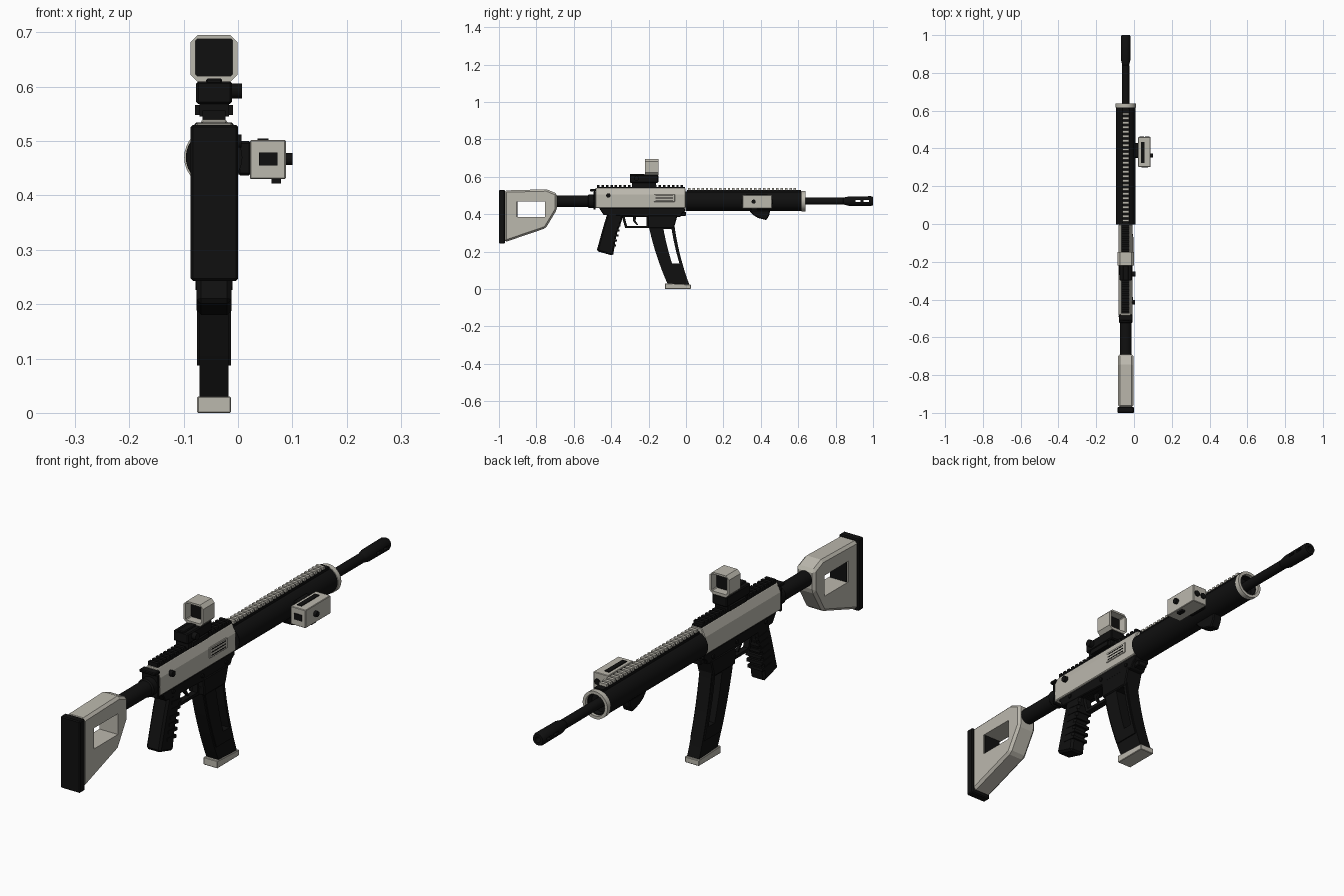
import bpy, bmesh, math
from mathutils import Matrix, Vector

if "Cube" in bpy.data.objects:
    bpy.data.objects.remove(bpy.data.objects["Cube"], do_unlink=True)

CX, CZ = -0.044, 0.47  # bore axis


def material(name, rgb):
    m = bpy.data.materials.new(name)
    m.use_nodes = True
    m.diffuse_color = (*rgb, 1)
    m.node_tree.nodes["Principled BSDF"].inputs["Base Color"].default_value = (*rgb, 1)
    return m


BLACK = material("matte black", (0.005, 0.005, 0.005))
LIGHT = material("warm light grey", (0.5, 0.48, 0.42))


def finish(name, bm, mat, bevel=0.0, smooth=False):
    bmesh.ops.recalc_face_normals(bm, faces=bm.faces[:])
    mesh = bpy.data.meshes.new(name)
    bm.to_mesh(mesh)
    bm.free()
    ob = bpy.data.objects.new(name, mesh)
    bpy.context.collection.objects.link(ob)
    mesh.materials.append(mat)
    bpy.ops.object.select_all(action='DESELECT')
    bpy.context.view_layer.objects.active = ob
    ob.select_set(True)
    if bevel:
        mod = ob.modifiers.new("bevel", 'BEVEL')
        mod.width = bevel
        mod.segments = 1
        bpy.ops.object.modifier_apply(modifier=mod.name)
    if smooth:
        bpy.ops.object.shade_smooth_by_angle(angle=math.radians(35))
    return ob


def prism(name, pts, a, b, mat, axis='x', bevel=0.0):
    """Outline in (y, z) pushed along x, or in (x, z) pushed along y."""
    bm = bmesh.new()
    place = (lambda p, t: (t, *p)) if axis == 'x' else (lambda p, t: (p[0], t, p[1]))
    lo, hi = [[bm.verts.new(place(p, t)) for p in pts] for t in (a, b)]
    bm.faces.new(lo)
    bm.faces.new(hi)
    n = len(pts)
    for i in range(n):
        j = (i + 1) % n
        bm.faces.new((lo[i], lo[j], hi[j], hi[i]))
    return finish(name, bm, mat, bevel)


def box(name, x, y, z, mat, bevel=0.0):
    return prism(name, [(y[0], z[0]), (y[1], z[0]), (y[1], z[1]), (y[0], z[1])],
                 x[0], x[1], mat, 'x', bevel)


def lathe(name, profile, mat, sides=32, closed=False):
    """Profile of (radius, y) turned round the bore axis."""
    bm = bmesh.new()
    rings = []
    for r, y in profile:
        rings.append([bm.verts.new((CX + r * math.cos(k * math.tau / sides), y,
                                    CZ + r * math.sin(k * math.tau / sides))) for k in range(sides)])
    pairs = list(zip(rings, rings[1:] + rings[:1])) if closed else list(zip(rings, rings[1:]))
    for p, q in pairs:
        for k in range(sides):
            m = (k + 1) % sides
            bm.faces.new((p[k], p[m], q[m], q[k]))
    if not closed:
        bm.faces.new(rings[0])
        bm.faces.new(rings[-1])
    return finish(name, bm, mat, smooth=True)


def knob(name, centre, r, depth, mat, axis='x'):
    bm = bmesh.new()
    rot = Matrix.Rotation(math.pi / 2, 4, 'Y' if axis == 'x' else 'X')
    bmesh.ops.create_cone(bm, cap_ends=True, segments=20, radius1=r, radius2=r, depth=depth,
                          matrix=Matrix.Translation(Vector(centre)) @ rot)
    return finish(name, bm, mat, smooth=True)


def cut(ob, cutter):
    mod = ob.modifiers.new("cut", 'BOOLEAN')
    mod.operation, mod.solver, mod.object = 'DIFFERENCE', 'EXACT', cutter
    bpy.context.view_layer.objects.active = ob
    bpy.ops.object.modifier_apply(modifier=mod.name)


def drop(cutter):
    bpy.data.objects.remove(cutter, do_unlink=True)


def rail(name, y0, y1, z, half, mat, step):
    """Accessory rail teeth."""
    for i in range(int((y1 - y0) / step)):
        y = y0 + i * step
        box(f"{name}_{i + 1}", (CX - half, CX + half), (y, y + step * 0.55), (z, z + 0.013), mat)


# Stock: pierced body, butt pad and buffer tube
stock = prism("stock", [(-0.97, 0.25), (-0.75, 0.325), (-0.69, 0.425), (-0.69, 0.51),
                        (-0.745, 0.533), (-0.97, 0.527)], -0.085, -0.003, LIGHT, 'x', 0.01)
hole = box("stock_cutter", (-0.2, 0.1), (-0.905, -0.755), (0.385, 0.468), BLACK)
cut(stock, hole)
drop(hole)
box("stock_inner_plate", (-0.08, -0.008), (-0.906, -0.9), (0.384, 0.469), BLACK)
box("butt_pad", (-0.087, 0), (-1, -0.968), (0.243, 0.53), BLACK, 0.004)
lathe("buffer_tube", [(0.031, -0.72), (0.031, -0.525), (0.036, -0.52), (0.036, -0.47)], BLACK)

# Upper receiver with sloped shoulders
half_section = [(0.037, 0.433), (0.037, 0.505), (0.022, 0.54)]
section = [(CX + x, z) for x, z in half_section] + [(CX - x, z) for x, z in reversed(half_section)]
prism("upper_receiver", section, -0.485, -0.003, LIGHT, 'y', 0.003)
box("receiver_rail", (CX - 0.021, CX + 0.021), (-0.475, -0.005), (0.535, 0.545), BLACK)
rail("receiver_rail_tooth", -0.475, -0.005, 0.543, 0.021, BLACK, 0.0235)
box("receiver_back_plate", (CX - 0.037, CX + 0.037), (-0.495, -0.483), (0.425, 0.52), BLACK, 0.003)
box("charging_handle", (CX - 0.036, CX + 0.036), (-0.512, -0.48), (0.522, 0.534), BLACK, 0.003)
knob("forward_button", (-0.002, -0.415, 0.5), 0.012, 0.016, BLACK)
box("ejection_port_frame", (-0.01, -0.004), (-0.172, -0.06), (0.465, 0.508), LIGHT, 0.002)
for i in range(3):
    z = 0.472 + i * 0.012
    box(f"ejection_port_slot_{i + 1}", (-0.005, -0.0035), (-0.162, -0.07), (z, z + 0.0045), BLACK)

# Lower receiver, magazine well and trigger group
prism("lower_receiver", [(-0.465, 0.433), (-0.44, 0.395), (-0.2, 0.385), (-0.03, 0.385),
                         (-0.02, 0.405), (-0.005, 0.415), (-0.005, 0.433)],
      CX - 0.033, CX + 0.033, BLACK, 'x', 0.003)
prism("magazine_well", [(-0.205, 0.395), (-0.2, 0.325), (-0.065, 0.325), (-0.045, 0.395)],
      CX - 0.036, CX + 0.036, BLACK, 'x', 0.004)
box("takedown_lug", (CX - 0.02, CX + 0.02), (-0.04, 0.0), (0.39, 0.412), BLACK, 0.003)
guard = prism("trigger_guard", [(-0.345, 0.395), (-0.325, 0.325), (-0.19, 0.325), (-0.19, 0.395)],
              CX - 0.012, CX + 0.012, BLACK)
hole = prism("guard_cutter", [(-0.328, 0.386), (-0.315, 0.337), (-0.212, 0.337), (-0.212, 0.386)],
             -0.2, 0.1, BLACK)
cut(guard, hole)
drop(hole)
prism("trigger", [(-0.285, 0.39), (-0.265, 0.39), (-0.27, 0.365), (-0.255, 0.343), (-0.262, 0.341),
                  (-0.282, 0.362)], CX - 0.006, CX + 0.006, BLACK)
for side in (-1, 1):
    for y, z in ((-0.395, 0.418), (-0.21, 0.41), (-0.06, 0.408)):
        knob("receiver_pin", (CX + side * 0.033, y, z), 0.008, 0.01, BLACK)

# Pistol grip with finger ribs
prism("pistol_grip", [(-0.42, 0.405), (-0.44, 0.34), (-0.478, 0.203), (-0.39, 0.178),
                      (-0.372, 0.29), (-0.345, 0.36), (-0.335, 0.405)],
      CX - 0.032, CX + 0.032, BLACK, 'x', 0.008)
for i in range(6):
    t = i / 5
    y, z = -0.352 - 0.03 * t, 0.365 - 0.135 * t
    prism(f"grip_rib_{i + 1}", [(y - 0.05, z + 0.002), (y - 0.05, z + 0.014), (y + 0.008, z + 0.008),
                                (y + 0.008, z - 0.004)], CX - 0.034, CX + 0.034, BLACK)


# Curved, pierced magazine
def mag_outline(z_low, z_high, back, front, n=8):
    """Side outline between two fractions of the magazine depth."""
    rows = [z_low + (z_high - z_low) * i / n for i in range(n + 1)]

    def y_at(z, f):
        s = (0.34 - z) / 0.31
        return -0.2 + 0.065 * s + 0.035 * s * s + f * (0.138 - 0.023 * s)
    return [(y_at(z, back), z) for z in rows] + [(y_at(z, front), z) for z in reversed(rows)]


core = prism("magazine", mag_outline(0.02, 0.36, 0, 1), CX - 0.0265, CX + 0.0265, BLACK)
shell = prism("magazine_shell", mag_outline(0.087, 0.34, 0.06, 0.96), CX - 0.031, CX + 0.031, BLACK)
hole = prism("magazine_cutter", mag_outline(0.135, 0.322, 0.55, 0.87), -0.2, 0.1, BLACK)
for part in (core, shell):
    cut(part, hole)
drop(hole)
prism("magazine_base", [(-0.112, 0.0), (0.026, 0.0), (0.026, 0.023), (-0.112, 0.03)],
      CX - 0.031, CX + 0.031, LIGHT, 'x', 0.002)

# Handguard tube, end ring and top rail
lathe("handguard", [(0.052, -0.003), (0.052, 0.625), (0.04, 0.625), (0.04, -0.003)], BLACK, closed=True)
lathe("handguard_end_ring", [(0.055, 0.618), (0.055, 0.638), (0.043, 0.638), (0.043, 0.618)],
      LIGHT, closed=True)
lathe("handguard_core", [(0.041, 0.0), (0.041, 0.6)], BLACK)
box("handguard_rail", (CX - 0.019, CX + 0.019), (0.005, 0.615), (0.51, 0.528), BLACK)
rail("handguard_rail_tooth", 0.012, 0.615, 0.526, 0.017, LIGHT, 0.0235)
prism("hand_stop", [(0.335, 0.422), (0.36, 0.395), (0.385, 0.38), (0.43, 0.368), (0.445, 0.395),
                    (0.45, 0.422)], CX - 0.02, CX + 0.02, BLACK, 'x', 0.004)

# Barrel and slotted flash hider
lathe("barrel", [(0.019, 0.55), (0.019, 0.84), (0.014, 0.845), (0.014, 0.87)], BLACK)
flash_hider = lathe("flash_hider", [(0.018, 0.84), (0.025, 0.87), (0.026, 0.99), (0.022, 1.0),
                                    (0.011, 1.0), (0.011, 0.85)], BLACK, closed=True)
for y in (0.905, 0.95):
    slot = box("slot_cutter", (-0.2, 0.1), (y, y + 0.028), (CZ - 0.005, CZ + 0.005), BLACK)
    cut(flash_hider, slot)
    drop(slot)


# Reflex sight: base, clamp, open octagonal hood and lens
def octagon(half, c, zc):
    quad = [(half, half - c), (half - c, half)]
    right = [(x, -z) for x, z in reversed(quad)] + quad
    return [(CX + x, zc + z) for x, z in right] + [(CX - x, zc + z) for x, z in reversed(right)]


hood = prism("sight_hood", octagon(0.0435, 0.014, 0.652), -0.22, -0.147, LIGHT, 'y')
hole = prism("hood_cutter", octagon(0.034, 0.003, 0.654), -0.5, 0.2, BLACK, 'y')
cut(hood, hole)
drop(hole)
box("sight_lens", (CX - 0.035, CX + 0.035), (-0.186, -0.18), (0.619, 0.689), BLACK)
box("sight_base", (CX - 0.033, CX + 0.033), (-0.3, -0.148), (0.568, 0.61), BLACK, 0.004)
box("sight_clamp", (CX - 0.027, CX + 0.027), (-0.29, -0.16), (0.545, 0.572), BLACK)
for side in (-1, 1):
    box("sight_clamp_foot", (CX + side * 0.031 - 0.004, CX + side * 0.031 + 0.004),
        (-0.27, -0.17), (0.548, 0.566), BLACK)
box("sight_housing", (CX - 0.015, CX + 0.015), (-0.3, -0.22), (0.605, 0.615), BLACK, 0.003)
knob("sight_dial", (-0.003, -0.265, 0.592), 0.014, 0.02, BLACK)

# Side-mounted light module
box("module_mount", (0.0, 0.024), (0.35, 0.43), (0.437, 0.5), BLACK, 0.004)
box("light_module", (0.022, 0.088), (0.302, 0.46), (0.43, 0.502), LIGHT, 0.002)
box("module_top_plate", (0.036, 0.056), (0.322, 0.435), (0.5, 0.505), BLACK)
box("module_back_plate", (0.039, 0.073), (0.298, 0.304), (0.455, 0.479), BLACK)
knob("module_button", (0.092, 0.362, 0.467), 0.011, 0.016, BLACK)
box("module_switch", (0.062, 0.079), (0.35, 0.38), (0.422, 0.432), BLACK)
for x in (0.04, 0.07):
    knob("module_lens", (x, 0.461, 0.466), 0.012, 0.006, BLACK, 'y')
